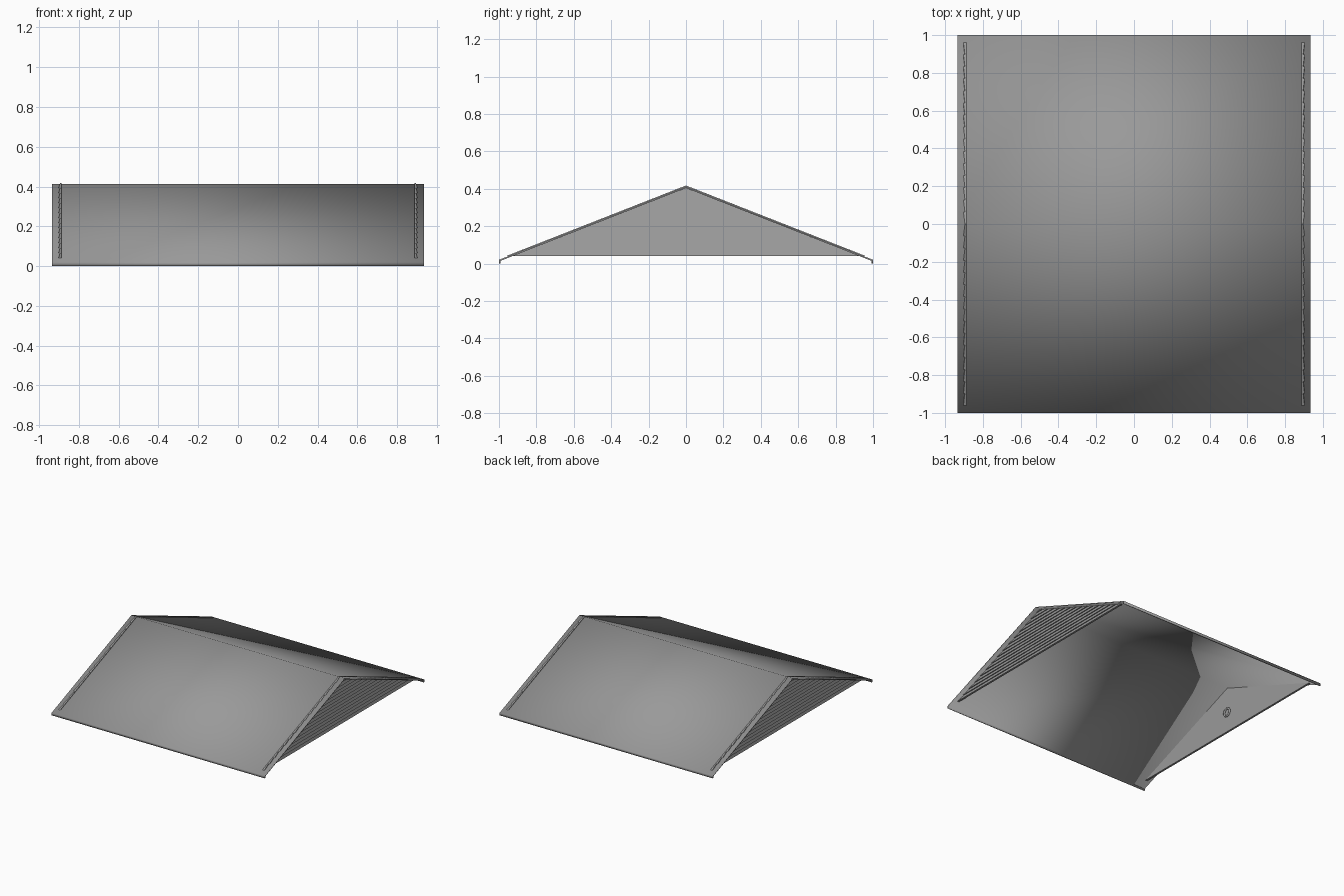
import bpy
import math

cube = bpy.data.objects.get("Cube")
if cube:
    bpy.data.objects.remove(cube, do_unlink=True)

grey = bpy.data.materials.new("plain_grey")
grey.use_nodes = True
colour = (0.32, 0.32, 0.32, 1)
grey.diffuse_color = colour
grey.node_tree.nodes["Principled BSDF"].inputs["Base Color"].default_value = colour

HALF_LENGTH = 0.935
RIDGE_Z = 0.412
EAVE_Z = 0.02
SLOPE = RIDGE_Z - EAVE_Z
THICK = 0.008


def make_object(name, verts, faces, smooth):
    mesh = bpy.data.meshes.new(name)
    mesh.from_pydata(verts, [], faces)
    mesh.materials.append(grey)
    for poly in mesh.polygons:
        poly.use_smooth = smooth
    mesh.update()
    obj = bpy.data.objects.new(name, mesh)
    bpy.context.collection.objects.link(obj)
    return obj


# Roof: thin folded sheet with a short drip lip along both eaves
outer = [(-1, 0), (-1, EAVE_Z), (0, RIDGE_Z), (1, EAVE_Z), (1, 0)]
edge = 1 - THICK
low = EAVE_Z - THICK * 0.7
inner = [(-edge, 0), (-edge, low), (0, RIDGE_Z - THICK), (edge, low), (edge, 0)]
loop = outer + inner[::-1]
n = len(loop)
verts = [(x, y, z) for x in (-HALF_LENGTH, HALF_LENGTH) for y, z in loop]
faces = [(i, (i + 1) % n, (i + 1) % n + n, i + n) for i in range(n)]
for i in range(len(outer) - 1):
    cap = (i, n - 1 - i, n - 2 - i, i + 1)
    faces += [cap, tuple(v + n for v in reversed(cap))]
make_object("roof", verts, faces, True)


# Gable wall: lapped boards outside, flat inside, edges just proud of the roof
def make_gable(name, side):
    base, top, rows = 0.04, 0.417, 15
    inside, lap_in, lap_out = 0.887, 0.895, 0.903
    step = (top - base) / rows
    profile = [(inside, base)]
    for r in range(rows):
        z = base + r * step
        profile += [(lap_out, z), (lap_in, z + step)]
    profile.append((inside, top))
    count = len(profile)
    points = []
    for end in (-1, 1):
        for x, z in profile:
            half = max((top - z) / SLOPE, 0.001)
            points.append((side * x, end * half, z))
    polys = [(i, (i + 1) % count, (i + 1) % count + count, i + count)
             for i in range(count)]
    polys += [tuple(reversed(range(count))), tuple(range(count, 2 * count))]
    if side > 0:
        polys = [tuple(reversed(p)) for p in polys]
    # Face direction follows the mirrored side
    polys = [tuple(reversed(p)) for p in polys]
    return make_object(name, points, polys, False)


# Small round fitting on the inner face of each gable
def make_ring(name, side):
    bpy.ops.mesh.primitive_torus_add(
        major_segments=24, minor_segments=8, major_radius=0.03,
        minor_radius=0.008, location=(side * 0.884, 0, 0.2),
        rotation=(0, math.pi / 2, 0))
    ring = bpy.context.object
    ring.name = name
    ring.data.materials.append(grey)
    bpy.ops.object.shade_smooth()


for label, side in (("left", 1), ("right", -1)):
    make_gable(label + "_gable", side)
    make_ring(label + "_gable_ring", side)

# Consistent outward normals
for obj in [o for o in bpy.context.scene.objects if "gable" in o.name or o.name == "roof"]:
    bpy.ops.object.select_all(action='DESELECT')
    obj.select_set(True)
    bpy.context.view_layer.objects.active = obj
    bpy.ops.object.mode_set(mode='EDIT')
    bpy.ops.mesh.select_all(action='SELECT')
    bpy.ops.mesh.normals_make_consistent(inside=False)
    bpy.ops.object.mode_set(mode='OBJECT')
